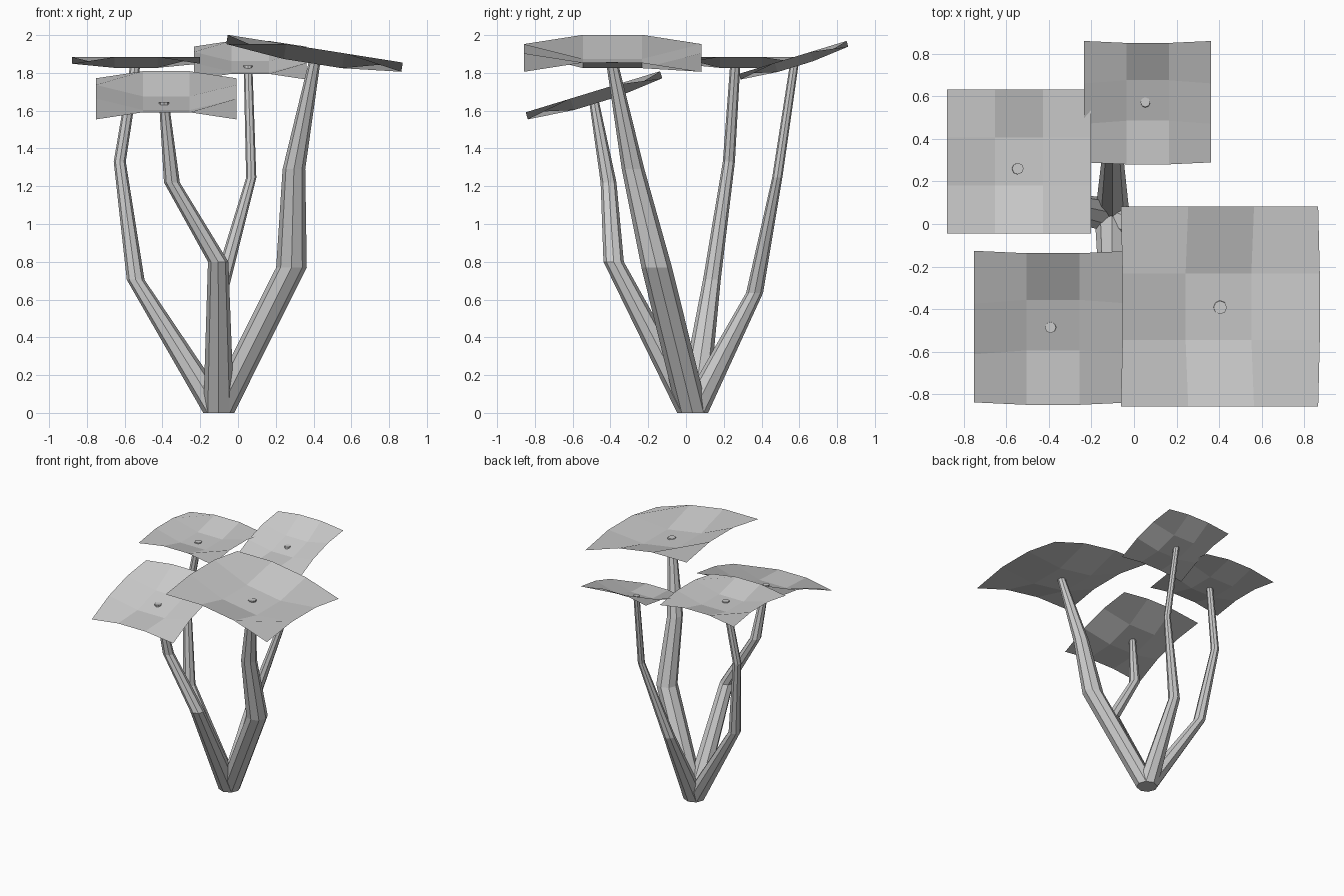
import bpy, bmesh, math
from mathutils import Matrix, Vector

if "Cube" in bpy.data.objects:
    bpy.data.objects.remove(bpy.data.objects["Cube"])

SIDES = 8
BASE = (-0.102, 0.035, 0.0, 0.082)


def finish(name, bm):
    mesh = bpy.data.meshes.new(name)
    bm.to_mesh(mesh)
    bm.free()
    obj = bpy.data.objects.new(name, mesh)
    bpy.context.collection.objects.link(obj)
    return obj


# Tapered trunk: horizontal rings (x, y, z, radius) joined by quads
def trunk(name, rings):
    bm = bmesh.new()
    loops = []
    for x, y, z, r in rings:
        loops.append([bm.verts.new((x + r * math.cos(2 * math.pi * i / SIDES),
                                    y + r * math.sin(2 * math.pi * i / SIDES), z))
                      for i in range(SIDES)])
    for a, b in zip(loops, loops[1:]):
        for i in range(SIDES):
            j = (i + 1) % SIDES
            bm.faces.new((a[i], a[j], b[j], b[i]))
    bm.faces.new(loops[0][::-1])
    bm.faces.new(loops[-1])
    finish(name, bm)


# Canopy: 3 x 3 sheet with drooping corners and a sunken middle, then tilted
def canopy(name, centre, half, axis, degrees):
    bm = bmesh.new()
    bmesh.ops.create_grid(bm, x_segments=3, y_segments=3, size=half)
    for v in bm.verts:
        on_rim = [abs(c) > 0.9 * half for c in v.co[:2]]
        if all(on_rim):
            v.co.z -= 0.105 * half
        elif not any(on_rim):
            v.co.z -= 0.17 * half
    tilt = Matrix.Rotation(math.radians(degrees), 4, axis)
    bm.transform(Matrix.Translation(Vector(centre)) @ tilt)
    finish(name, bm)


# Four trunks growing from one foot
trunk("trunk_right", [BASE, (0.283, -0.155, 0.77, 0.081),
                      (0.296, -0.28, 1.29, 0.06), (0.405, -0.392, 1.857, 0.031)])
trunk("trunk_front", [BASE, (-0.105, -0.383, 0.80, 0.054),
                      (-0.35, -0.41, 1.22, 0.042), (-0.392, -0.486, 1.645, 0.026)])
trunk("trunk_left", [BASE, (-0.542, 0.137, 0.705, 0.047),
                     (-0.626, 0.227, 1.33, 0.032), (-0.545, 0.26, 1.835, 0.027)])
trunk("trunk_back", [BASE, (-0.10, 0.363, 0.635, 0.045),
                     (0.07, 0.483, 1.245, 0.027), (0.053, 0.572, 1.84, 0.023)])

# Four canopies
canopy("canopy_right", (0.409, -0.388, 1.928), 0.469, 'Y', 9.0)
canopy("canopy_front", (-0.38, -0.493, 1.70), 0.372, 'X', 17.0)
canopy("canopy_left", (-0.54, 0.293, 1.884), 0.338, 'X', 0.0)
canopy("canopy_back", (0.064, 0.565, 1.882), 0.298, 'X', 17.0)
